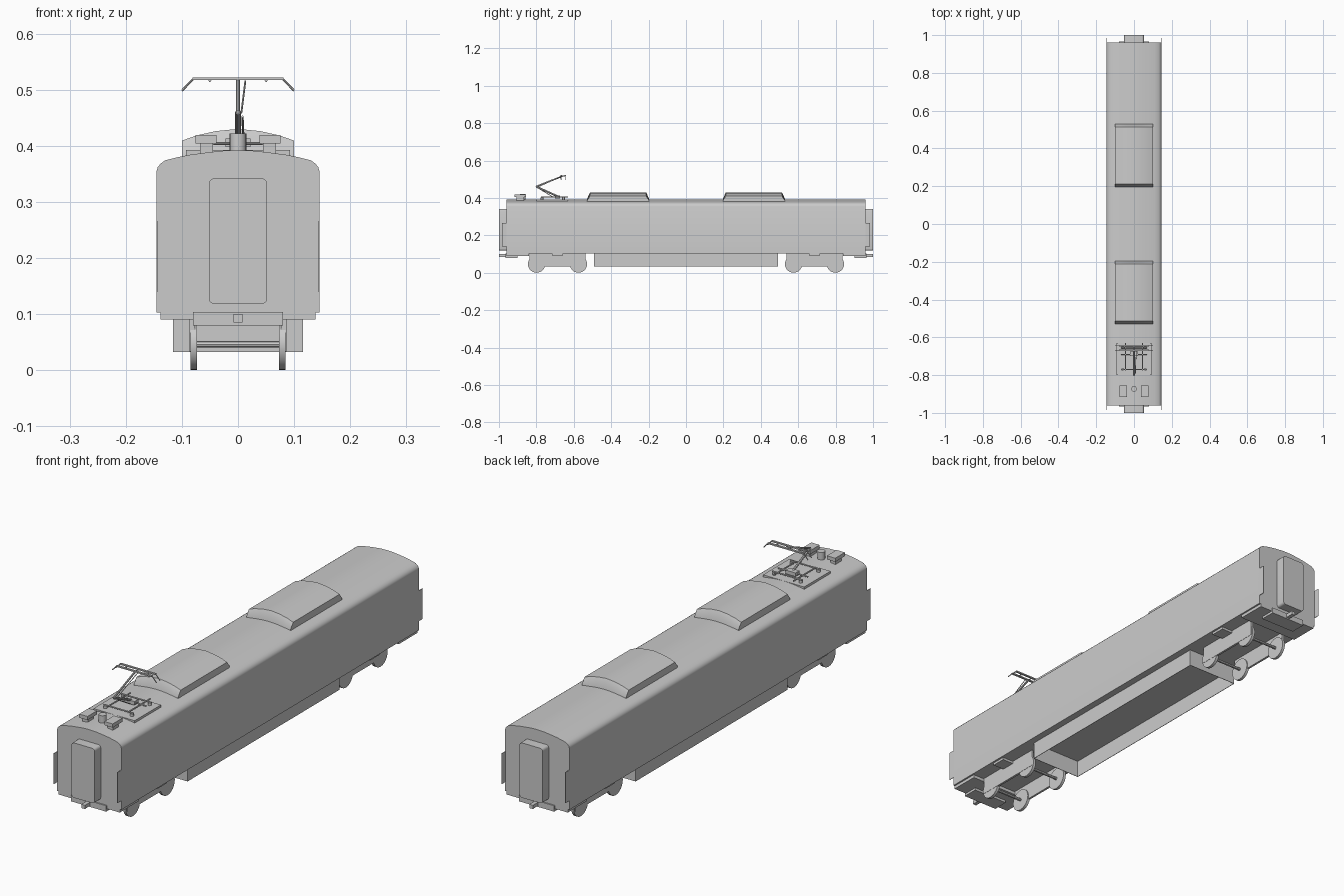
import bpy, bmesh, math
from mathutils import Vector

if "Cube" in bpy.data.objects:
    bpy.data.objects.remove(bpy.data.objects["Cube"])


def add(name, bm, smooth=False):
    bmesh.ops.recalc_face_normals(bm, faces=bm.faces)
    me = bpy.data.meshes.new(name)
    bm.to_mesh(me)
    bm.free()
    ob = bpy.data.objects.new(name, me)
    bpy.context.collection.objects.link(ob)
    if smooth:
        bpy.ops.object.select_all(action='DESELECT')
        ob.select_set(True)
        bpy.context.view_layer.objects.active = ob
        bpy.ops.object.shade_smooth_by_angle(angle=math.radians(35))
    return ob


def box(name, x0, x1, y0, y1, z0, z1):
    bm = bmesh.new()
    bmesh.ops.create_cube(bm, size=1)
    for v in bm.verts:
        v.co = ((x0 + x1) / 2 + v.co.x * (x1 - x0),
                (y0 + y1) / 2 + v.co.y * (y1 - y0),
                (z0 + z1) / 2 + v.co.z * (z1 - z0))
    return add(name, bm)


def loft(name, rings, smooth=True):
    """Bridge (y, [(x, z), ...]) sections and cap the ends."""
    bm = bmesh.new()
    loops = [[bm.verts.new((x, y, z)) for x, z in pts] for y, pts in rings]
    for a, b in zip(loops, loops[1:]):
        n = len(a)
        for i in range(n):
            bm.faces.new((a[i], a[(i + 1) % n], b[(i + 1) % n], b[i]))
    bm.faces.new(loops[0])
    bm.faces.new(loops[-1])
    return add(name, bm, smooth)


def rod(name, a, b, r, sides=8):
    a, b = Vector(a), Vector(b)
    d = b - a
    bm = bmesh.new()
    bmesh.ops.create_cone(bm, cap_ends=True, segments=sides, radius1=r, radius2=r, depth=d.length)
    rot = Vector((0, 0, 1)).rotation_difference(d).to_matrix()
    for v in bm.verts:
        v.co = rot @ v.co + (a + b) / 2
    return add(name, bm, sides > 8)


def mirrored(half):
    return half + [(-x, z) for x, z in reversed(half) if x > 1e-6]


def rounded_rect(w, z0, z1, r):
    pts = []
    for cx, cz, a0 in ((w - r, z1 - r, 0), (r - w, z1 - r, 90), (r - w, z0 + r, 180), (w - r, z0 + r, 270)):
        for k in range(4):
            a = math.radians(a0 + 30 * k)
            pts.append((cx + r * math.cos(a), cz + r * math.sin(a)))
    return pts


# car body with arched roof
body = mirrored([(0.145, 0.103), (0.145, 0.355), (0.143, 0.362), (0.138, 0.368), (0.13, 0.374),
                 (0.11, 0.379), (0.085, 0.384), (0.055, 0.388), (0.028, 0.391), (0, 0.392)])
loft("car_body", [(-0.96, body), (0.96, body)])

# open-bottomed equipment skirt
for s in (-1, 1):
    box("skirt_side", s * 0.115 - 0.001, s * 0.115 + 0.001, -0.49, 0.49, 0.032, 0.104)
    box("skirt_end", -0.115, 0.115, s * 0.49 - 0.001, s * 0.49 + 0.001, 0.032, 0.104)

# both ends: gangway, side flaps, buffer beam and coupler
for s in (-1, 1):
    gang = rounded_rect(0.052, 0.118, 0.342, 0.01)
    loft("gangway", [(s * 0.955, gang), (s * 1.0, gang)])
    for t in (-1, 1):
        box("side_flap", t * 0.144 - 0.001, t * 0.144 + 0.001, *sorted((s * 0.95, s * 0.985)), 0.14, 0.265)
    box("end_underframe", -0.138, 0.138, *sorted((s * 0.84, s * 0.96)), 0.09, 0.104)
    box("buffer_beam", -0.08, 0.08, *sorted((s * 0.90, s * 0.965)), 0.08, 0.104)
    box("coupler", -0.008, 0.008, *sorted((s * 0.95, s * 1.0)), 0.085, 0.1)

# bogies
for s in (-1, 1):
    c = s * 0.687
    for t in (-1, 1):
        box("bogie_side_frame", *sorted((t * 0.077, t * 0.086)), c - 0.15, c + 0.15, 0.033, 0.104)
        box("suspension_arm", *sorted((t * 0.08, t * 0.137)), c - 0.03, c + 0.03, 0.093, 0.104)
    for d in (-0.112, 0.112):
        rod("axle", (-0.08, c + d, 0.046), (0.08, c + d, 0.046), 0.006)
        for t in (-1, 1):
            rod("wheel", (t * 0.073, c + d, 0.046), (t * 0.085, c + d, 0.046), 0.046, 24)

# roof air units with sloping ends
low = mirrored([(0.1, 0.378), (0.1, 0.386), (0.075, 0.39), (0.04, 0.393), (0, 0.395)])
high = mirrored([(0.1, 0.378), (0.1, 0.409), (0.075, 0.418), (0.04, 0.426), (0, 0.43)])
for s in (-1, 1):
    c = s * 0.363
    loft("roof_air_unit", [(c - 0.166, low), (c - 0.15, high), (c + 0.15, high), (c + 0.166, low)])

# roof electrical boxes and insulator post
for t in (-1, 1):
    box("roof_box", *sorted((t * 0.038, t * 0.076)), -0.917, -0.855, 0.404, 0.419)
    box("roof_box_foot", *sorted((t * 0.045, t * 0.068)), -0.905, -0.867, 0.38, 0.405)
rod("roof_post", (0, -0.873, 0.385), (0, -0.873, 0.422), 0.015, 16)

# pantograph base
box("pantograph_plate", -0.093, 0.093, -0.80, -0.63, 0.379, 0.392)
for t in (-1, 1):
    for y in (-0.77, -0.655):
        rod("insulator", (t * 0.06, y, 0.388), (t * 0.06, y, 0.403), 0.007, 12)
    rod("base_rail", (t * 0.045, -0.775, 0.404), (t * 0.045, -0.63, 0.404), 0.003)
for y in (-0.77, -0.69, -0.655):
    rod("base_crossbar", (-0.068, y, 0.404), (0.068, y, 0.404), 0.003)
box("arm_pivot", -0.022, 0.022, -0.70, -0.675, 0.398, 0.413)

# folding arms
rod("lower_arm", (0, -0.685, 0.408), (0, -0.80, 0.46), 0.005)
rod("control_rod", (0.01, -0.71, 0.404), (0.008, -0.79, 0.452), 0.002)
rod("upper_arm", (0, -0.803, 0.46), (0, -0.662, 0.516), 0.004)
rod("guide_rod", (0.006, -0.79, 0.459), (0.013, -0.665, 0.515), 0.0016)

# contact head with bent horns
for y in (-0.668, -0.645):
    box("contact_strip", -0.08, 0.08, y - 0.004, y + 0.004, 0.517, 0.522)
    for t in (-1, 1):
        rod("head_horn", (t * 0.079, y, 0.52), (t * 0.1, y, 0.498), 0.002)
for x in (-0.05, 0, 0.05):
    rod("head_link", (x, -0.668, 0.516), (x, -0.645, 0.516), 0.0025)
